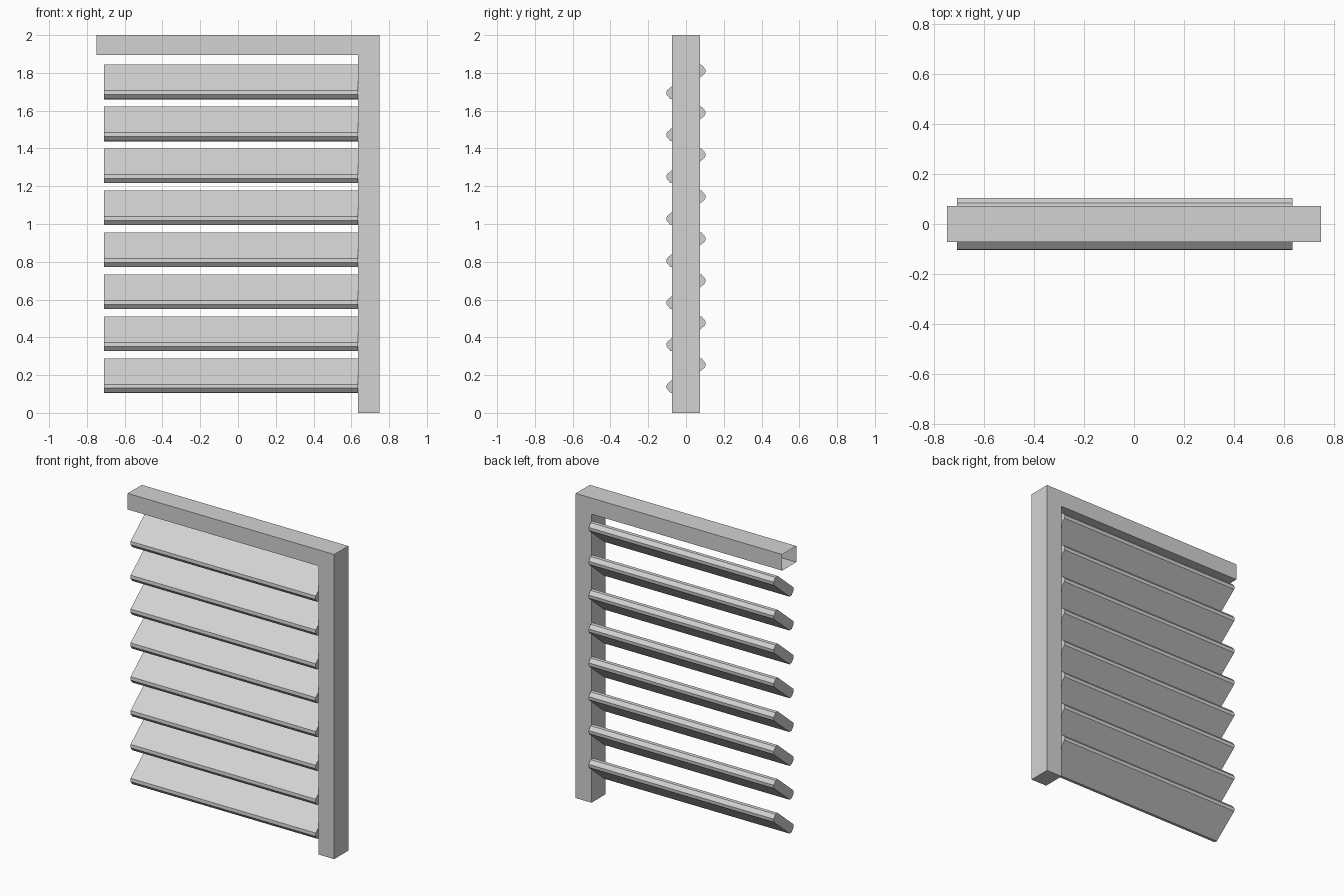
import bpy
import bmesh
import math

if "Cube" in bpy.data.objects:
    bpy.data.objects.remove(bpy.data.objects["Cube"])

HALF_DEPTH = 0.073
SLAT_X0, SLAT_X1 = -0.709, 0.635
SLATS, FIRST_Z, PITCH = 8, 0.197, 0.2222
TILT = math.radians(40)
HALF_LEN, HALF_THICK, CHAMFER = 0.122, 0.0305, 0.015

grey = bpy.data.materials.new("light_grey")
grey.diffuse_color = (0.65, 0.65, 0.65, 1)
grey.use_nodes = True
grey.node_tree.nodes["Principled BSDF"].inputs["Base Color"].default_value = grey.diffuse_color


def extrude_profile(name, points, offset, open_face=None):
    """Extrude a closed 3D outline along offset; optionally delete faces by rule."""
    bm = bmesh.new()
    face = bm.faces.new([bm.verts.new(p) for p in points])
    ext = bmesh.ops.extrude_face_region(bm, geom=[face], use_keep_orig=True)
    moved = [g for g in ext["geom"] if isinstance(g, bmesh.types.BMVert)]
    bmesh.ops.translate(bm, verts=moved, vec=offset)
    bmesh.ops.recalc_face_normals(bm, faces=bm.faces[:])
    if open_face:
        doomed = [f for f in bm.faces if open_face(f.calc_center_median())]
        bmesh.ops.delete(bm, geom=doomed, context='FACES_ONLY')
    mesh = bpy.data.meshes.new(name)
    bm.to_mesh(mesh)
    bm.free()
    mesh.materials.append(grey)
    obj = bpy.data.objects.new(name, mesh)
    bpy.context.collection.objects.link(obj)
    return obj


# Frame: top rail and right post in one L shape, hollow open end on the left
outline = [(-0.75, 1.894), (0.635, 1.894), (0.635, 0), (0.75, 0), (0.75, 2), (-0.75, 2)]
extrude_profile("frame", [(x, -HALF_DEPTH, z) for x, z in outline],
                (0, 2 * HALF_DEPTH, 0), lambda c: c.x < -0.749)

# Slats: tilted boards with chamfered long edges
a, b, c = HALF_LEN, HALF_THICK, CHAMFER
section = [(-a, c - b), (c - a, -b), (a - c, -b), (a, c - b),
           (a, b - c), (a - c, b), (c - a, b), (-a, b - c)]
co, si = math.cos(TILT), math.sin(TILT)
for i in range(SLATS):
    z0 = FIRST_Z + i * PITCH
    pts = [(SLAT_X0, u * co - v * si, z0 + u * si + v * co) for u, v in section]
    extrude_profile(f"slat_{i + 1}", pts, (SLAT_X1 - SLAT_X0, 0, 0))
